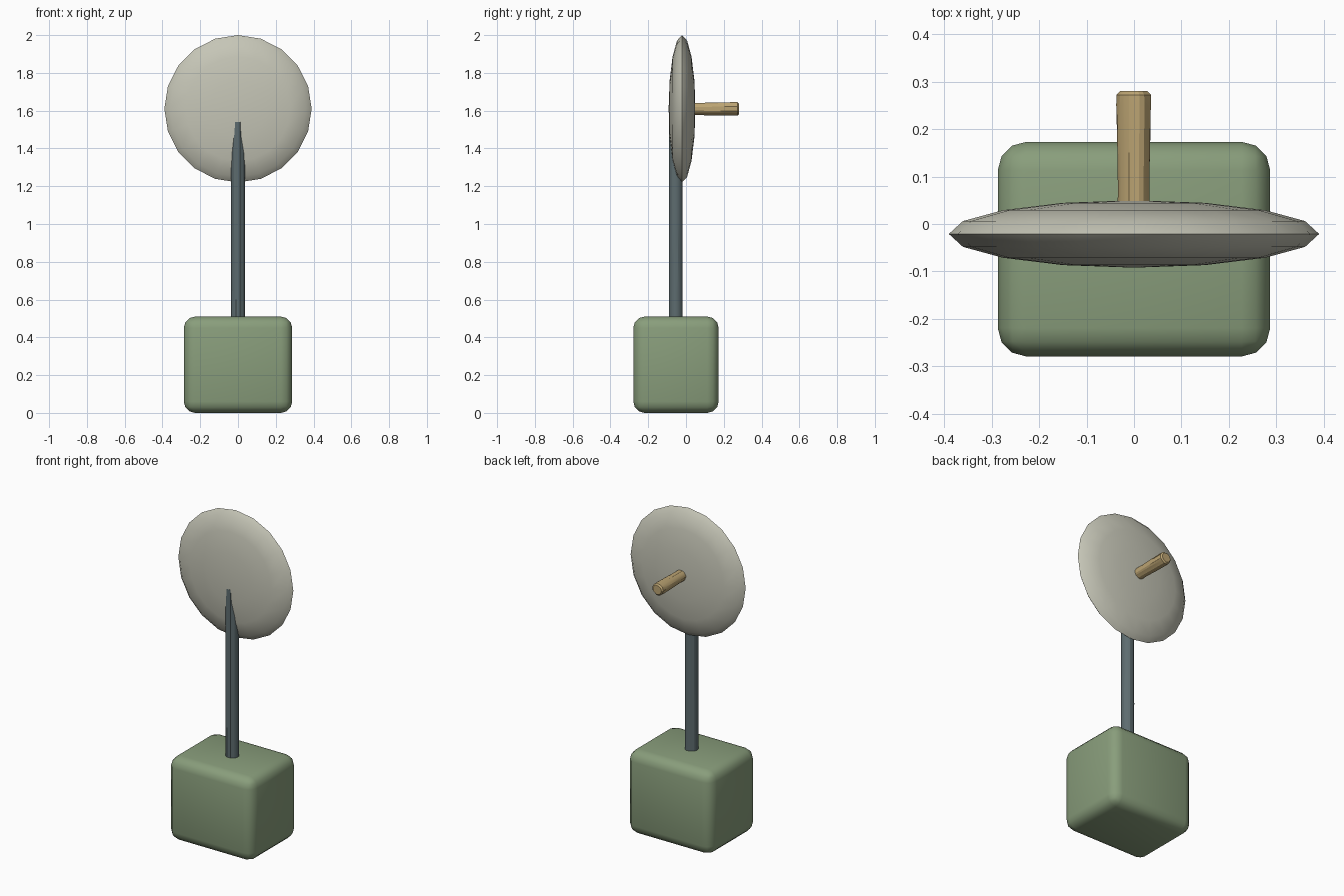
import bpy, bmesh, math, random
from mathutils import Matrix

if "Cube" in bpy.data.objects:
    bpy.data.objects.remove(bpy.data.objects["Cube"])

random.seed(4)


def finish(name, bm, color, angle=None):
    """Turn a bmesh into a coloured, shaded object."""
    bmesh.ops.recalc_face_normals(bm, faces=bm.faces)
    mesh = bpy.data.meshes.new(name)
    bm.to_mesh(mesh)
    bm.free()
    obj = bpy.data.objects.new(name, mesh)
    bpy.context.collection.objects.link(obj)
    mat = bpy.data.materials.new(name + "_colour")
    mat.diffuse_color = (*color, 1)
    mat.use_nodes = True
    mat.node_tree.nodes["Principled BSDF"].inputs["Base Color"].default_value = mat.diffuse_color
    mesh.materials.append(mat)
    if angle:
        bpy.ops.object.select_all(action='DESELECT')
        obj.select_set(True)
        bpy.context.view_layer.objects.active = obj
        bpy.ops.object.shade_smooth_by_angle(angle=math.radians(angle))
    return obj


def grooved_rod(name, stations, color, matrix, sides=20, depth=0.05):
    """Rod along local z with shallow lengthwise grooves; stations are (z, radius)."""
    bm = bmesh.new()
    grain = [1 - depth * random.random() * (1 + i % 2) for i in range(sides)]
    rings = []
    for z, r in stations:
        ring = []
        for i, g in enumerate(grain):
            a = math.tau * i / sides
            rr = r * (g + random.uniform(-0.015, 0.015))
            ring.append(bm.verts.new((rr * math.cos(a), rr * math.sin(a), z)))
        rings.append(ring)
    for low, high in zip(rings, rings[1:]):
        for i in range(sides):
            j = (i + 1) % sides
            bm.faces.new((low[i], low[j], high[j], high[i]))
    bm.faces.new(rings[0][::-1])
    bm.faces.new(rings[-1])
    bm.transform(matrix)
    return finish(name, bm, color, 20)


# Rounded base block
bm = bmesh.new()
bmesh.ops.create_cube(bm, size=1, matrix=Matrix.Translation((0, -0.053, 0.255))
                      @ Matrix.Diagonal((0.574, 0.452, 0.51, 1)))
bmesh.ops.bevel(bm, geom=bm.edges[:], offset=0.06, segments=3, profile=0.5,
                affect='EDGES', clamp_overlap=True)
finish("base_block", bm, (0.25, 0.34, 0.20), 40)

# Lens-shaped disc: flattened sphere with its poles facing front and back
bm = bmesh.new()
bmesh.ops.create_uvsphere(bm, u_segments=20, v_segments=8, radius=1)
bm.transform(Matrix.Translation((0, -0.021, 1.61))
             @ Matrix.Diagonal((0.39, 0.071, 0.39, 1))
             @ Matrix.Rotation(math.radians(90), 4, 'X'))
finish("disc", bm, (0.56, 0.56, 0.47), 60)

# Upright post, running up into the front of the disc
grooved_rod("post", [(0.46 + 0.18 * i, 0.038) for i in range(7)],
            (0.11, 0.15, 0.16), Matrix.Translation((0, -0.055, 0)))

# Wooden peg on the back of the disc, with a softened end
grooved_rod("peg", [(0.0, 0.034), (0.09, 0.034), (0.18, 0.036), (0.25, 0.037),
                    (0.272, 0.037), (0.28, 0.029)],
            (0.50, 0.37, 0.17),
            Matrix.Translation((0, 0, 1.61)) @ Matrix.Rotation(math.radians(-90), 4, 'X'))
